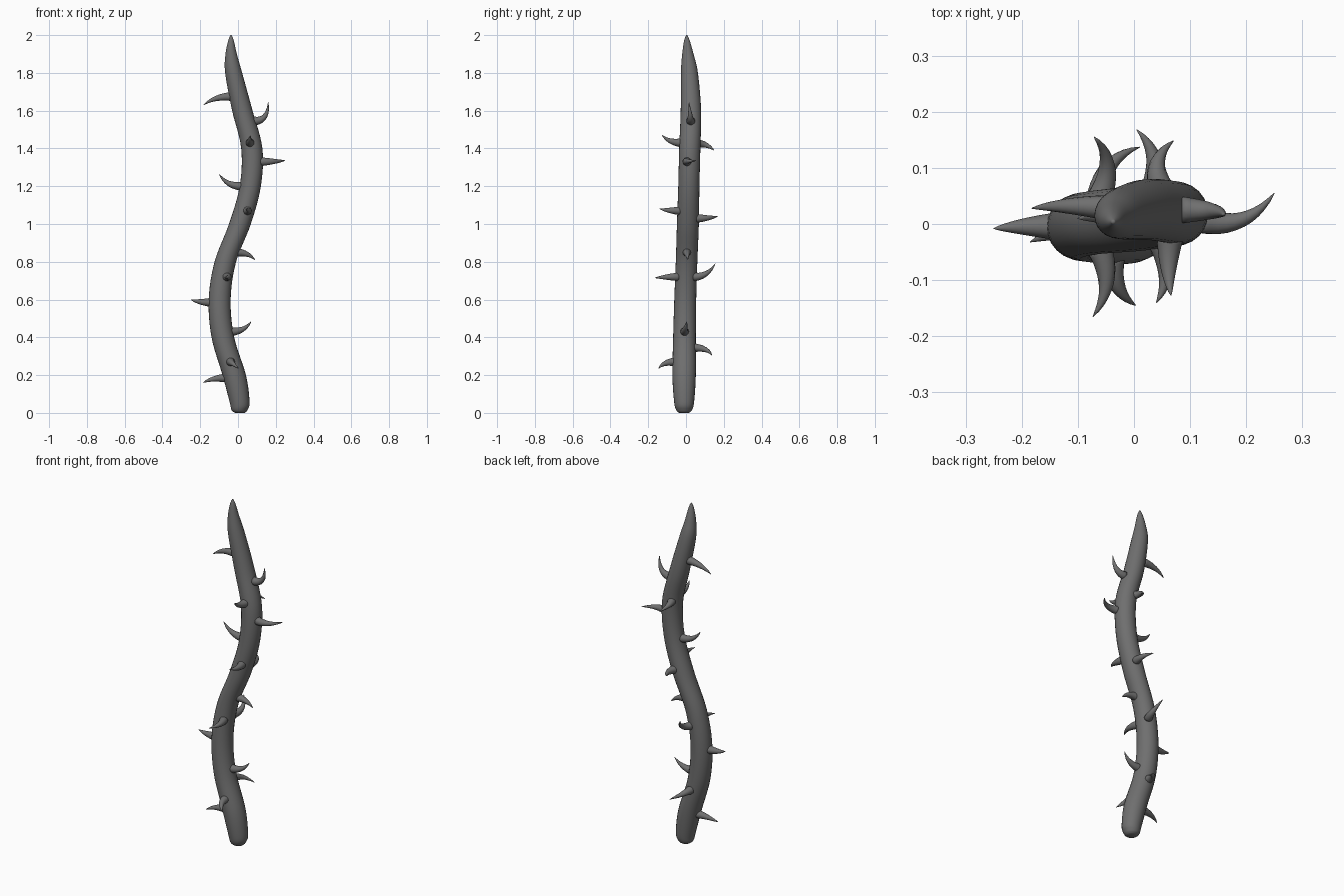
import bpy
import bmesh
import math
from mathutils import Vector

default_cube = bpy.data.objects.get("Cube")
if default_cube:
    bpy.data.objects.remove(default_cube, do_unlink=True)

# One dull grey for the whole plant
bark = bpy.data.materials.new("dull_grey_bark")
bark.use_nodes = True
bark_colour = (0.16, 0.16, 0.16, 1)
bark.diffuse_color = bark_colour
bark.node_tree.nodes["Principled BSDF"].inputs["Base Color"].default_value = bark_colour


def tube(name, rings, sides):
    """Skin a closed tube through rings of (centre, axis, radius)."""
    bm = bmesh.new()
    loops = []
    for centre, axis, radius in rings:
        turn = Vector((0, 0, 1)).rotation_difference(axis)
        loop = []
        for i in range(sides):
            a = math.tau * i / sides
            spoke = Vector((math.cos(a), math.sin(a), 0)) * radius
            loop.append(bm.verts.new(centre + turn @ spoke))
        loops.append(loop)
    for low, high in zip(loops, loops[1:]):
        for i in range(sides):
            j = (i + 1) % sides
            bm.faces.new((low[i], low[j], high[j], high[i]))
    bm.faces.new(reversed(loops[0]))
    bm.faces.new(loops[-1])
    bmesh.ops.recalc_face_normals(bm, faces=bm.faces)
    mesh = bpy.data.meshes.new(name)
    bm.to_mesh(mesh)
    bm.free()
    mesh.materials.append(bark)
    mesh.shade_smooth()
    obj = bpy.data.objects.new(name, mesh)
    bpy.context.collection.objects.link(obj)
    return obj


def smooth_path(points, steps):
    """Catmull-Rom interpolation through all points."""
    padded = [points[0]] + points + [points[-1]]
    path = []
    for a, b, c, d in zip(padded, padded[1:], padded[2:], padded[3:]):
        for k in range(steps):
            t = k / steps
            path.append(b + (c - a) * (t / 2)
                        + (a * 2 - b * 5 + c * 4 - d) * (t * t / 2)
                        + (b * 3 - a - c * 3 + d) * (t ** 3 / 2))
    path.append(points[-1])
    return path


# Winding stem: x, y, z and radius at each control height
stem_profile = [Vector(p) for p in (
    (.01, -.01, 0, .026), (.008, -.01, .015, .042), (.008, -.01, .06, .053),
    (-.02, -.01, .2, .062), (-.08, -.008, .4, .06), (-.097, -.004, .6, .058),
    (-.067, .003, .8, .057), (.01, .01, 1, .058), (.065, .015, 1.2, .056),
    (.073, .02, 1.4, .056), (.023, .026, 1.6, .054), (-.023, .018, 1.8, .045),
    (-.036, .01, 1.9, .03), (-.037, .005, 1.97, .015), (-.037, .004, 2, .003),
)]
stem_path = smooth_path(stem_profile, 6)
up = Vector((0, 0, 1))
tube("stem", [(p.xyz, up, p.w) for p in stem_path], 24)


def thorn(name, height, angle, tip):
    """Curved spike that leaves the stem squarely and bends to its tip."""
    heart = min(stem_path, key=lambda p: abs(p.z - height))
    a = math.radians(angle)
    out = Vector((math.cos(a), math.sin(a), 0))
    root = Vector((heart.x, heart.y, height)) + out * heart.w * 0.8
    tip = Vector(tip)
    bend = root + out * (tip - root).length * 0.6
    rings = []
    steps = 10
    for k in range(steps + 1):
        t = k / steps
        centre = root.lerp(bend, t).lerp(bend.lerp(tip, t), t)
        axis = (bend - root).lerp(tip - bend, t).normalized()
        rings.append((centre, axis, 0.023 * (1 - t) ** 0.85 + 0.0008))
    tube(name, rings, 12)


# Thorns by side: root height, outward angle, tip position
thorns = {
    "right": [(.185, 180, (-.185, -.032, .16)), (.585, 180, (-.25, -.008, .6)),
              (1.2, 180, (-.1, .01, 1.265)), (1.675, 175, (-.182, .028, 1.63))],
    "left": [(.43, 0, (.07, .005, .485)), (.85, 0, (.09, .01, .81)),
             (1.33, -15, (.25, .055, 1.336)), (1.545, 0, (.16, .016, 1.645))],
    "front": [(.27, -90, (.003, -.145, .235)), (.72, -65, (-.073, -.165, .715)),
              (1.07, -70, (.04, -.14, 1.08)), (1.43, -95, (.066, -.127, 1.47))],
    "back": [(.345, 90, (.01, .137, .305)), (.72, 65, (-.071, .155, .79)),
             (1.03, 75, (.005, .168, 1.04)), (1.425, 115, (.07, .148, 1.39))],
}
for side, group in thorns.items():
    for number, (height, angle, tip) in enumerate(group, 1):
        thorn(f"thorn_{side}_{number}", height, angle, tip)
